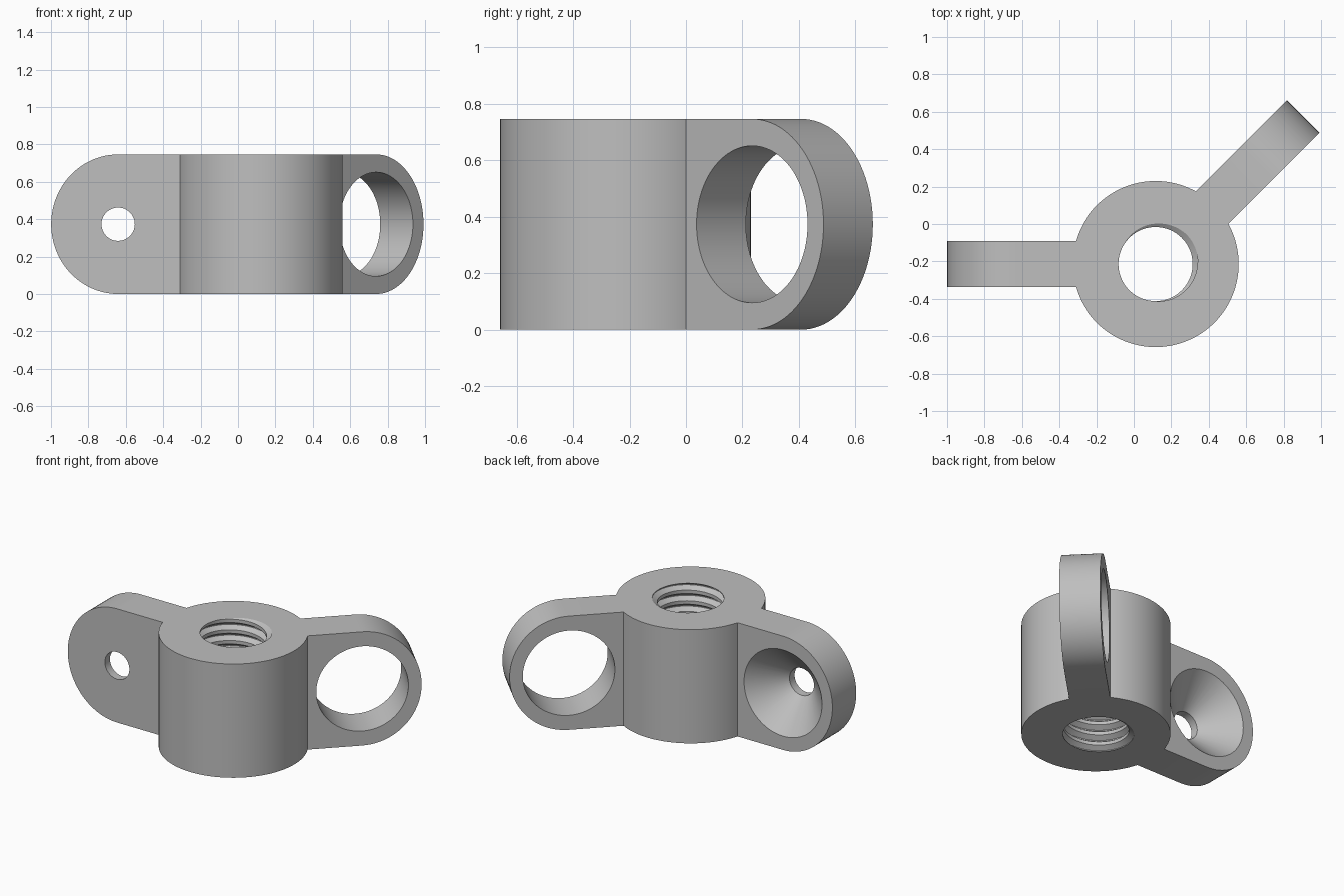
import bpy, bmesh
from math import pi, cos, sin, radians
from mathutils import Matrix, Vector

if "Cube" in bpy.data.objects:
    bpy.data.objects.remove(bpy.data.objects["Cube"])

HEIGHT = 0.746
HUB = Vector((0.116, -0.214, 0))
HUB_R = 0.444
THICK = 0.247
HOLE_D, TIP_D = 0.757, 1.115   # distances from the hub axis
MID = HEIGHT / 2

grey = bpy.data.materials.new("plain grey")
grey.use_nodes = True
colour = (0.52, 0.52, 0.52, 1)
grey.diffuse_color = colour
grey.node_tree.nodes["Principled BSDF"].inputs["Base Color"].default_value = colour


def make(name, bm, matrix):
    bmesh.ops.recalc_face_normals(bm, faces=bm.faces[:])
    mesh = bpy.data.meshes.new(name)
    bm.to_mesh(mesh)
    bm.free()
    mesh.transform(matrix)
    mesh.materials.append(grey)
    obj = bpy.data.objects.new(name, mesh)
    bpy.context.collection.objects.link(obj)
    return obj


def cone(name, r1, r2, depth, matrix, segments=96):
    bm = bmesh.new()
    bmesh.ops.create_cone(bm, cap_ends=True, segments=segments,
                          radius1=r1, radius2=r2, depth=depth)
    return make(name, bm, matrix)


def combine(target, other, operation):
    mod = target.modifiers.new(operation.lower(), 'BOOLEAN')
    mod.operation, mod.object, mod.solver = operation, other, 'EXACT'
    bpy.context.view_layer.objects.active = target
    bpy.ops.object.modifier_apply(modifier=mod.name)
    bpy.data.objects.remove(other)


def arm_frame(angle):
    return Matrix.Translation(HUB) @ Matrix.Rotation(angle, 4, 'Z')


def arm(name, angle):
    # Straight plate with a rounded outer end, standing on edge
    outline = [(0.33, HEIGHT), (0.33, 0)]
    for i in range(49):
        a = -pi / 2 + pi * i / 48
        outline.append((HOLE_D + (TIP_D - HOLE_D) * cos(a), MID + MID * sin(a)))
    bm = bmesh.new()
    face = bm.faces.new([bm.verts.new((x, -THICK / 2, z)) for x, z in outline])
    ext = bmesh.ops.extrude_face_region(bm, geom=[face])["geom"]
    bmesh.ops.translate(bm, vec=(0, THICK, 0),
                        verts=[v for v in ext if isinstance(v, bmesh.types.BMVert)])
    return make(name, bm, arm_frame(angle))


def across(angle, y):
    # Frame whose z axis runs through the arm thickness at its hole
    return (arm_frame(angle) @ Matrix.Translation((HOLE_D, y, MID))
            @ Matrix.Rotation(pi / 2, 4, 'X'))


def thread_cutter(pitch=0.07, r_min=0.198, r_max=0.229, n=72):
    # Helical strip whose turns share edges, closed by a fan at both ends
    profile = [(0, r_min), (0.32, r_min), (0.62, r_max), (0.7, r_max)]
    turns = int(HEIGHT / pitch) + 4
    last = turns * n
    phase = radians(30) - 2 * pi * (0.66 - HEIGHT / pitch)
    bm = bmesh.new()
    grid = {}
    for j, (h, r) in enumerate(profile):
        for i in range(last + 1 + (n if j == 0 else 0)):
            a = 2 * pi * i / n
            z = pitch * (i / n + h - 2)
            # Turned so that the groove opens at the top on the arm side
            b = a + radians(30) - 2 * pi * (HEIGHT / pitch - 0.66)
            grid[i, j] = bm.verts.new((r * cos(b), r * sin(b), z))
    for i in range(last + 1):
        grid[i, 4] = grid[i + n, 0]
    for i in range(last):
        for j in range(4):
            bm.faces.new([grid[i, j], grid[i + 1, j], grid[i + 1, j + 1], grid[i, j + 1]])
    for start, z in ((0, -3 * pitch), (last, pitch * (turns + 1))):
        loop = [grid[start + k, 0] for k in range(n + 1)]
        loop += [grid[start, j] for j in (3, 2, 1)]
        tip = bm.verts.new((0, 0, z))
        for k, v in enumerate(loop):
            bm.faces.new([v, loop[(k + 1) % len(loop)], tip])
    return make("thread_cutter", bm, Matrix.Translation(HUB))


# Cylindrical hub joined to its two arms
body = cone("threaded_hub_with_arms", HUB_R, HUB_R, HEIGHT,
            Matrix.Translation(HUB + Vector((0, 0, MID))), 128)
SIDE, DIAGONAL = pi, pi / 4
combine(body, arm("side_arm", SIDE), 'UNION')
combine(body, arm("diagonal_arm", DIAGONAL), 'UNION')

# Large plain hole in the diagonal arm
combine(body, cone("ring_cutter", 0.278, 0.278, 1, across(DIAGONAL, 0)), 'DIFFERENCE')

# Small hole in the side arm, countersunk from the back
combine(body, cone("pin_cutter", 0.089, 0.089, 0.6, across(SIDE, 0)), 'DIFFERENCE')
sink = 0.2
combine(body, cone("countersink_cutter", 0.088, 0.088 + sink, sink,
                   across(SIDE, -THICK / 2 + sink / 2 - 0.005)), 'DIFFERENCE')

# Internal screw thread
combine(body, thread_cutter(), 'DIFFERENCE')

bpy.ops.object.select_all(action='DESELECT')
body.select_set(True)
bpy.context.view_layer.objects.active = body
bpy.ops.object.shade_smooth_by_angle(angle=radians(25))
